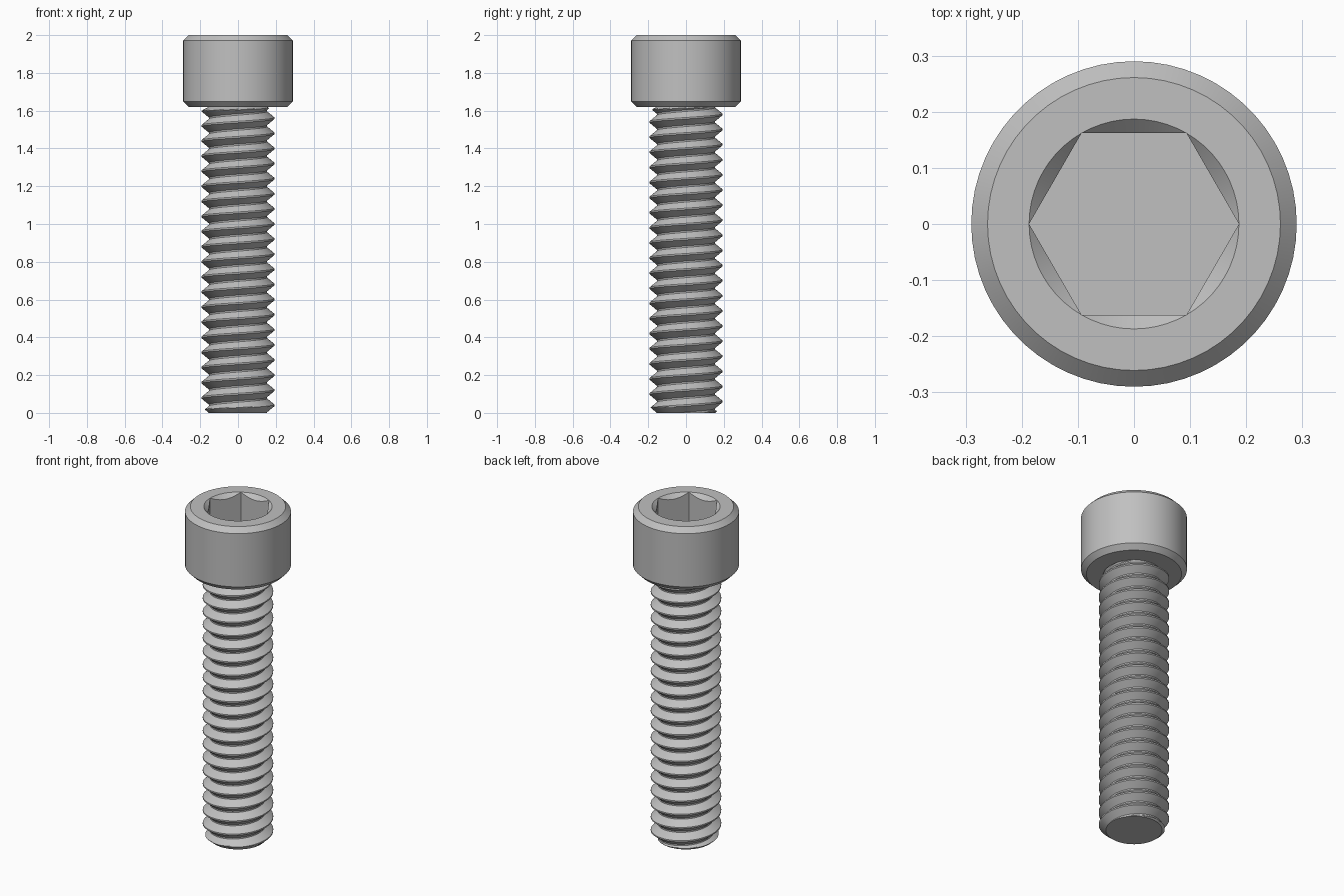
import bpy, bmesh, math

cube = bpy.data.objects.get("Cube")
if cube:
    bpy.data.objects.remove(cube, do_unlink=True)

SEG = 60                                   # sides around the axis
HEAD_Z, TOP = 1.62, 2.0
HEAD_R, CHAMFER = 0.29, 0.029
SOCKET_R, SOCKET_FLOOR = 0.187, 1.8        # hexagon corner radius and floor
PITCH, CREST, ROOT = 0.08, 0.193, 0.154
ROWS = 20                                  # thread rows per turn

steel = bpy.data.materials.new("plain steel grey")
steel.use_nodes = True
colour = (0.53, 0.53, 0.53, 1)
steel.diffuse_color = colour
steel.node_tree.nodes["Principled BSDF"].inputs["Base Color"].default_value = colour


def finish(bm, name):
    bmesh.ops.remove_doubles(bm, verts=bm.verts[:], dist=1e-5)
    bmesh.ops.recalc_face_normals(bm, faces=bm.faces[:])
    mesh = bpy.data.meshes.new(name)
    bm.to_mesh(mesh)
    bm.free()
    mesh.materials.append(steel)
    obj = bpy.data.objects.new(name, mesh)
    bpy.context.collection.objects.link(obj)
    bpy.ops.object.select_all(action='DESELECT')
    obj.select_set(True)
    bpy.context.view_layer.objects.active = obj
    bpy.ops.object.shade_smooth_by_angle(angle=math.radians(25))
    return obj


def polar(r, a, z):
    return (r * math.cos(a), r * math.sin(a), z)


def hex_radius(a):
    sector = math.pi / 3
    return SOCKET_R * math.cos(sector / 2) / math.cos(a % sector - sector / 2)


def build_head():
    bm = bmesh.new()
    rings = []
    outline = [(HEAD_R - CHAMFER, HEAD_Z), (HEAD_R, HEAD_Z + CHAMFER),
               (HEAD_R, TOP - CHAMFER), (HEAD_R - CHAMFER, TOP), (SOCKET_R, TOP)]
    angles = [math.tau * i / SEG for i in range(SEG)]
    for r, z in outline:
        rings.append([bm.verts.new(polar(r, a, z)) for a in angles])
    # 45 degree countersink cut by the hexagon, then straight walls
    rings.append([bm.verts.new(polar(hex_radius(a), a, TOP - SOCKET_R + hex_radius(a)))
                  for a in angles])
    rings.append([bm.verts.new(polar(hex_radius(a), a, SOCKET_FLOOR)) for a in angles])
    for low, high in zip(rings, rings[1:]):
        for i in range(SEG):
            j = (i + 1) % SEG
            bm.faces.new((low[i], low[j], high[j], high[i]))
    bm.faces.new(rings[0][::-1])
    bm.faces.new(rings[-1])
    return finish(bm, "socket_head")


def thread_radius(row, z):
    d = abs((row / ROWS + 0.5) % 1 - 0.5)           # distance from the crest
    t = min(max((0.45 - d) / 0.4, 0), 1)
    r = ROOT + (CREST - ROOT) * t
    end_limit = ROOT + min(z * 1.2, max(HEAD_Z - z, 0) * 2)
    return min(r, end_limit)


def build_shank():
    bm = bmesh.new()
    end = HEAD_Z + 0.01
    turns = math.ceil(end / PITCH) + 3
    rows = []
    for j in range(turns * ROWS):
        ring = []
        for i in range(SEG):
            z = PITCH * (j / ROWS + i / SEG - 1.5)
            z = min(max(z, 0), end)
            ring.append(bm.verts.new(polar(thread_radius(j, z), math.tau * i / SEG, z)))
        rows.append(ring)

    # Each turn joins the start of the next, giving one right-hand helix
    def vert(i, j):
        return rows[j][i] if i < SEG else rows[j + ROWS][0]

    for j in range((turns - 1) * ROWS - 1):
        for i in range(SEG):
            bm.faces.new((vert(i, j), vert(i + 1, j), vert(i + 1, j + 1), vert(i, j + 1)))
    bmesh.ops.remove_doubles(bm, verts=bm.verts[:], dist=1e-5)
    loose = [v for v in bm.verts if not v.link_faces]
    bmesh.ops.delete(bm, geom=loose, context='VERTS')
    # Flat end caps
    for level in (0, end):
        ring = [v for v in bm.verts if abs(v.co.z - level) < 1e-6]
        ring.sort(key=lambda v: math.atan2(v.co.y, v.co.x))
        bm.faces.new(ring)
    return finish(bm, "threaded_shank")


build_head()
build_shank()
